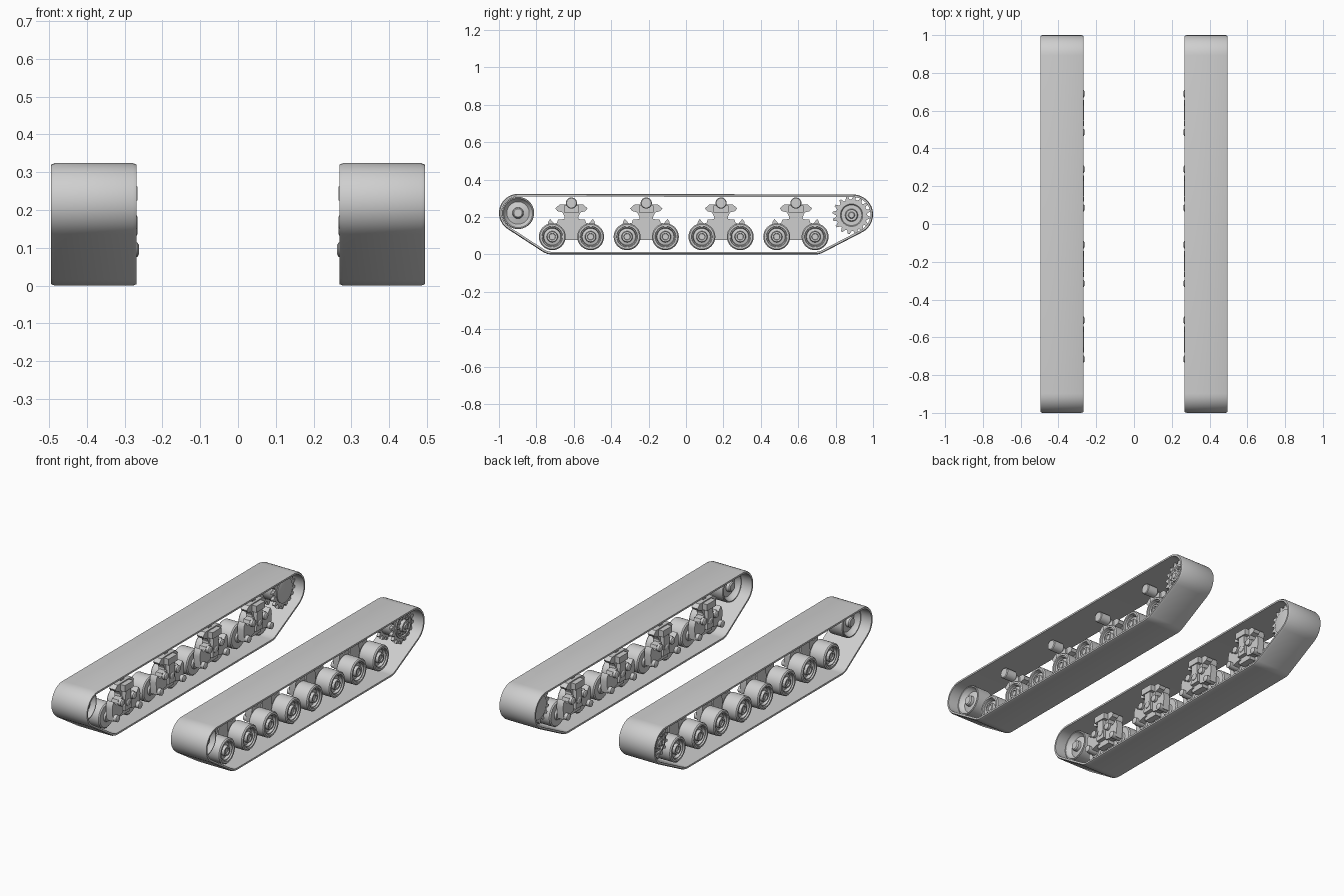
import bpy, bmesh, math

if "Cube" in bpy.data.objects:
    bpy.data.objects.remove(bpy.data.objects["Cube"])

GREY = (0.62, 0.62, 0.62, 1)
metal = bpy.data.materials.new("plain grey metal")
metal.use_nodes = True
metal.diffuse_color = GREY
metal.node_tree.nodes["Principled BSDF"].inputs["Base Color"].default_value = GREY


def finish(name, bm):
    """Turn a left-side part into an object mirrored to the right side."""
    bmesh.ops.recalc_face_normals(bm, faces=bm.faces)
    mesh = bpy.data.meshes.new(name)
    bm.to_mesh(mesh)
    bm.free()
    mesh.materials.append(metal)
    for p in mesh.polygons:
        p.use_smooth = True
    mesh.set_sharp_from_angle(angle=math.radians(32))
    obj = bpy.data.objects.new(name, mesh)
    bpy.context.collection.objects.link(obj)
    obj.modifiers.new("both_sides", 'MIRROR').use_clip = False
    return obj


def bridge(bm, rings, closed=False):
    """Skin a list of equally long vertex rings."""
    pairs = list(zip(rings, rings[1:]))
    if closed:
        pairs.append((rings[-1], rings[0]))
    for a, b in pairs:
        n = len(a)
        for i in range(n):
            j = (i + 1) % n
            bm.faces.new((a[i], a[j], b[j], b[i]))


def lathe(bm, profile, y, z, seg=32):
    """Revolve (x, radius) points round an axle along x, with capped ends."""
    rings = []
    for x, r in profile:
        rings.append([bm.verts.new((x, y + r * math.cos(i * math.tau / seg),
                                    z + r * math.sin(i * math.tau / seg)))
                      for i in range(seg)])
    bridge(bm, rings)
    bm.faces.new(rings[0])
    bm.faces.new(rings[-1])


def plate(bm, outline, x0, x1):
    """Extrude a (y, z) outline from x0 to x1."""
    rings = [[bm.verts.new((x, y, z)) for y, z in outline] for x in (x0, x1)]
    bridge(bm, rings)
    bm.faces.new(rings[0])
    bm.faces.new(rings[1])


def symmetric(half, y):
    """Mirror a half outline about a vertical line at y."""
    return [(y + a, z) for a, z in half] + [(y - a, z) for a, z in reversed(half)]


def belt(circles, inset, steps=14):
    """Outline of a belt stretched round circles given counter-clockwise."""
    normals = []
    n = len(circles)
    for i in range(n):
        (y1, z1, r1), (y2, z2, r2) = circles[i], circles[(i + 1) % n]
        d = math.hypot(y2 - y1, z2 - z1)
        normals.append(math.atan2(z2 - z1, y2 - y1) - math.acos((r1 - r2) / d))
    points = []
    for i, (y, z, r) in enumerate(circles):
        start = normals[i - 1]
        sweep = (normals[i] - start) % math.tau
        for k in range(steps + 1):
            a = start + sweep * k / steps
            points.append((y + (r - inset) * math.cos(a), z + (r - inset) * math.sin(a)))
    return points


# Track band: bevelled cross-section carried round the wheels
CIRCLES = [(-0.715, 0.095, 0.095), (0.69, 0.095, 0.095),
           (0.893, 0.214, 0.107), (-0.898, 0.222, 0.102)]
SECTION = [(0.268, 0.014), (0.268, 0.004), (0.278, 0), (0.485, 0),
           (0.495, 0.004), (0.495, 0.014)]
bm = bmesh.new()
bridge(bm, [[bm.verts.new((x, y, z)) for y, z in belt(CIRCLES, t)] for x, t in SECTION],
       closed=True)
finish("track_band", bm)

# Road wheels, return rollers and suspension, in four bogies
WHEEL = [(0.262, 0.012), (0.266, 0.019), (0.325, 0.019), (0.325, 0.03), (0.335, 0.034),
         (0.335, 0.066), (0.341, 0.072), (0.429, 0.072), (0.435, 0.066), (0.435, 0.056),
         (0.427, 0.054), (0.427, 0.049), (0.412, 0.045), (0.416, 0.03), (0.432, 0.027),
         (0.432, 0.018), (0.425, 0.016), (0.425, 0.009)]
ROLLER = [(0.31, 0.015), (0.345, 0.015), (0.345, 0.027), (0.349, 0.03),
          (0.411, 0.03), (0.415, 0.026)]
BRACKET = [(0.045, 0.077), (0.045, 0.13), (0.036, 0.20), (0.048, 0.225), (0.075, 0.232),
           (0.086, 0.247), (0.064, 0.266), (0.03, 0.268)]
ARM = [(0.03, 0.10), (0.12, 0.08), (0.128, 0.15), (0.124, 0.175), (0.114, 0.19),
       (0.094, 0.166), (0.078, 0.168), (0.072, 0.186), (0.03, 0.19)]
BOSS = [(0.266, 0.014), (0.27, 0.02), (0.30, 0.02)]

for number in range(4):
    mid = -0.6125 + 0.4 * number
    tag = "_%d" % (number + 1)
    for side, label in ((-1, "front"), (1, "rear")):
        bm = bmesh.new()
        lathe(bm, WHEEL, mid + side * 0.1025, 0.095)
        finish(label + "_road_wheel" + tag, bm)
        # Swinging arm with its raised ear, on the inner side of the wheel
        bm = bmesh.new()
        plate(bm, [(mid + side * a, z) for a, z in ARM], 0.285, 0.326)
        finish(label + "_suspension_arm" + tag, bm)

    bm = bmesh.new()
    lathe(bm, ROLLER, mid, 0.275, 24)
    finish("return_roller" + tag, bm)

    bm = bmesh.new()
    plate(bm, symmetric(BRACKET, mid), 0.295, 0.334)
    # Cap, spring housing and bosses on the inner face
    plate(bm, symmetric([(0.04, 0.225), (0.04, 0.262)], mid), 0.266, 0.345)
    plate(bm, symmetric([(0.03, 0.11), (0.022, 0.225)], mid), 0.272, 0.296)
    lathe(bm, BOSS, mid, 0.15, 20)
    for side in (-1, 1):
        lathe(bm, BOSS, mid + side * 0.055, 0.168, 16)
    finish("suspension_bracket" + tag, bm)

# Front idler: dished wheel with a raised hub on both faces
IDLER_HALF = [(0.052, 0.012), (0.052, 0.022), (0.046, 0.028), (0.03, 0.03),
              (0.022, 0.06), (0.032, 0.07), (0.05, 0.078), (0.05, 0.083), (0.046, 0.086)]
idler = [(0.382 - a, r) for a, r in IDLER_HALF]
idler += [(0.382 + a, r) for a, r in reversed(IDLER_HALF)]
bm = bmesh.new()
lathe(bm, idler, -0.898, 0.222, 40)
finish("front_idler", bm)

# Rear sprocket: two toothed rings on a drum, with a bolted hub
SY, SZ, TEETH = 0.885, 0.21, 16
teeth = []
for i in range(TEETH):
    for part, r in ((0, 0.084), (0.3, 0.084), (0.5, 0.102), (0.75, 0.102)):
        a = (i + part) * math.tau / TEETH
        teeth.append((SY + r * math.cos(a), SZ + r * math.sin(a)))
bm = bmesh.new()
for x in (0.325, 0.415):
    plate(bm, teeth, x, x + 0.018)
lathe(bm, [(0.315, 0.05), (0.32, 0.07), (0.44, 0.07), (0.44, 0.06), (0.434, 0.055),
           (0.434, 0.034), (0.452, 0.03), (0.452, 0.018), (0.458, 0.014)], SY, SZ)
for i in range(10):
    a = i * math.tau / 10
    lathe(bm, [(0.43, 0.006), (0.442, 0.006)],
          SY + 0.045 * math.cos(a), SZ + 0.045 * math.sin(a), 6)
finish("rear_sprocket", bm)
